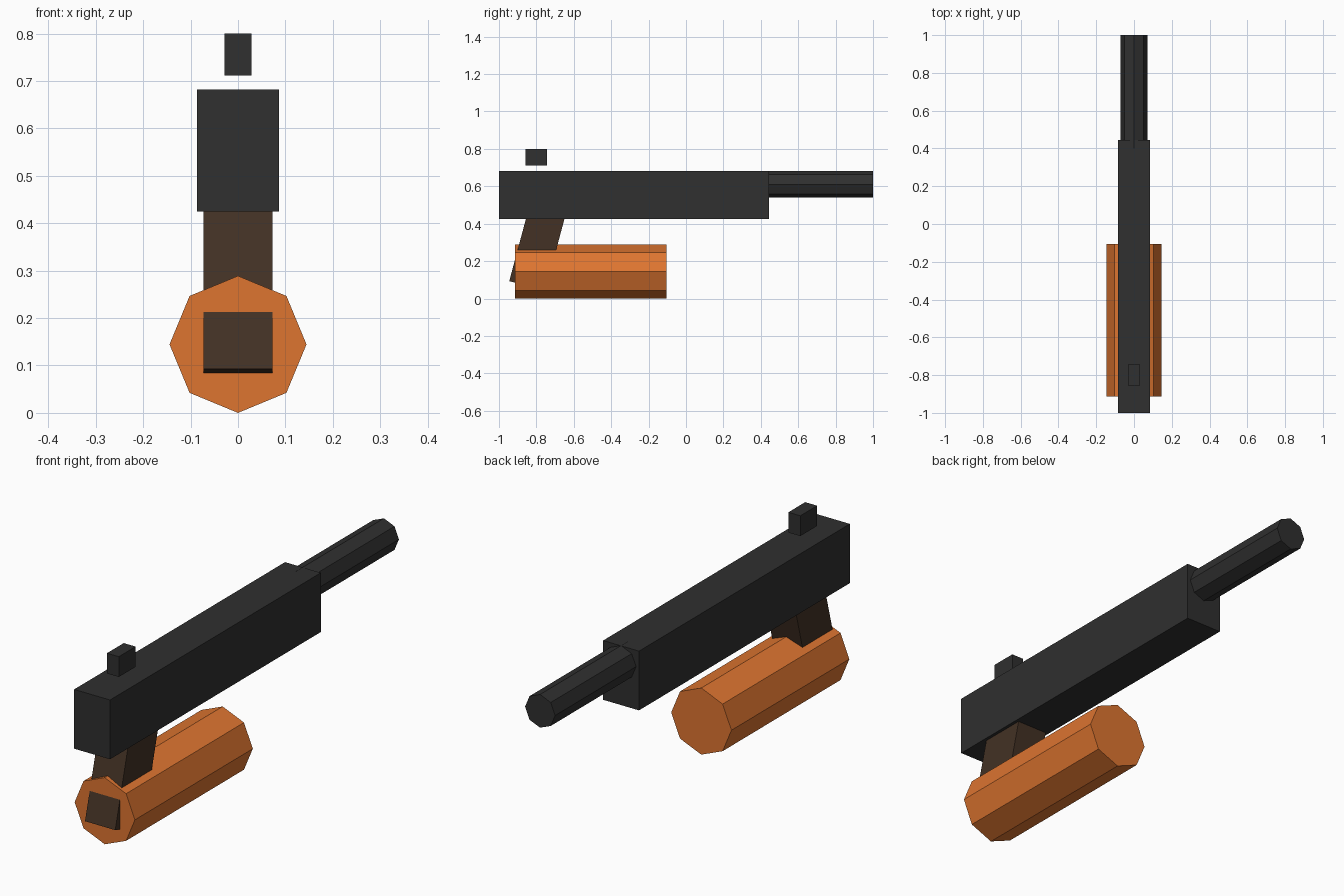
import bpy, bmesh, math
from mathutils import Matrix

if "Cube" in bpy.data.objects:
    bpy.data.objects.remove(bpy.data.objects["Cube"])


def material(name, color):
    m = bpy.data.materials.new(name)
    m.diffuse_color = (*color, 1.0)
    m.use_nodes = True
    m.node_tree.nodes["Principled BSDF"].inputs["Base Color"].default_value = m.diffuse_color
    return m


gunmetal = material("dark_grey", (0.029, 0.029, 0.029))
brown = material("dark_brown", (0.056, 0.031, 0.018))
orange = material("orange", (0.73, 0.178, 0.030))


def finish(name, bm, mat):
    mesh = bpy.data.meshes.new(name)
    bmesh.ops.recalc_face_normals(bm, faces=bm.faces)
    bm.to_mesh(mesh)
    bm.free()
    mesh.materials.append(mat)
    obj = bpy.data.objects.new(name, mesh)
    bpy.context.collection.objects.link(obj)
    return obj


def box(name, center, size, mat, tilt=0.0):
    bm = bmesh.new()
    m = (Matrix.Translation(center) @ Matrix.Rotation(tilt, 4, 'X')
         @ Matrix.Diagonal((*size, 1.0)))
    bmesh.ops.create_cube(bm, size=1.0, matrix=m)
    return finish(name, bm, mat)


def octagon_rod(name, y0, y1, z, radius, mat):
    # eight-sided rod along y with a corner pointing straight up
    bm = bmesh.new()
    m = Matrix.Translation((0, (y0 + y1) / 2, z)) @ Matrix.Rotation(math.pi / 2, 4, 'X')
    bmesh.ops.create_cone(bm, cap_ends=True, segments=8, radius1=radius,
                          radius2=radius, depth=y1 - y0, matrix=m)
    return finish(name, bm, mat)


# Main body and barrel
box("body", (0, -0.2775, 0.5535), (0.172, 1.445, 0.257), gunmetal)
octagon_rod("barrel", 0.40, 1.0, 0.611, 0.072, gunmetal)

# Small sight hovering over the rear of the body
box("rear_sight", (0, -0.80, 0.756), (0.057, 0.115, 0.088), gunmetal)

# Raked grip, its top buried in the body
tilt = math.radians(-15)
length, depth = 0.43, 0.199
up = (math.sin(-tilt), math.cos(tilt))
cy = -0.945 + up[0] * length / 2 + up[1] * depth / 2
cz = 0.093 + up[1] * length / 2 - up[0] * depth / 2
box("grip", (0, cy, cz), (0.145, depth, length), brown, tilt)

# Orange tank under the body
octagon_rod("tank", -0.913, -0.105, 0.1445, 0.1445, orange)
